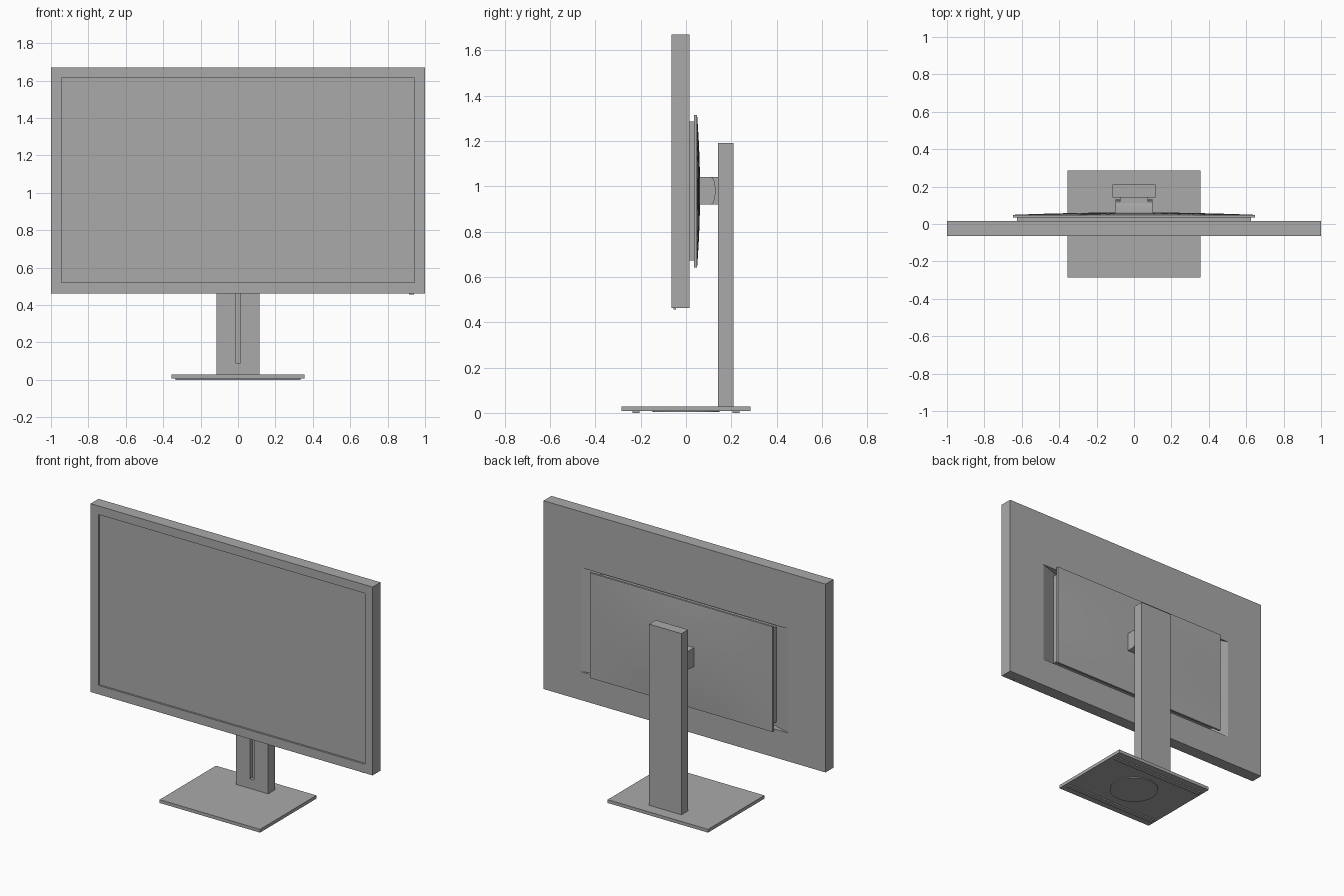
import bpy, bmesh, math

if "Cube" in bpy.data.objects:
    bpy.data.objects.remove(bpy.data.objects["Cube"])

grey = bpy.data.materials.new("grey_plastic")
grey.diffuse_color = (0.4, 0.4, 0.4, 1)
grey.use_nodes = True
grey.node_tree.nodes["Principled BSDF"].inputs["Base Color"].default_value = grey.diffuse_color


def finish(bm, name):
    bmesh.ops.recalc_face_normals(bm, faces=bm.faces)
    me = bpy.data.meshes.new(name)
    bm.to_mesh(me)
    bm.free()
    me.materials.append(grey)
    ob = bpy.data.objects.new(name, me)
    bpy.context.scene.collection.objects.link(ob)
    return ob


def box(name, x, y, z):
    """Box from (min, max) pairs."""
    bm = bmesh.new()
    bmesh.ops.create_cube(bm, size=1)
    for v in bm.verts:
        v.co = [r[0] + (c + 0.5) * (r[1] - r[0]) for c, r in zip(v.co, (x, y, z))]
    return finish(bm, name)


def prism(name, pts, axis, lo, hi):
    """Extrude a profile: axis 2 = xy profile along z, axis 0 = yz profile along x."""
    bm = bmesh.new()
    co = [(a, b, lo) if axis == 2 else (lo, a, b) for a, b in pts]
    f = bm.faces.new([bm.verts.new(c) for c in co])
    ext = bmesh.ops.extrude_face_region(bm, geom=[f])["geom"]
    for v in ext:
        if isinstance(v, bmesh.types.BMVert):
            v.co[axis] = hi
    return finish(bm, name)


def cut(ob, cutter):
    m = ob.modifiers.new("cut", 'BOOLEAN')
    m.object = cutter
    m.solver = 'EXACT'
    bpy.context.view_layer.objects.active = ob
    bpy.ops.object.modifier_apply(modifier=m.name)
    bpy.data.objects.remove(cutter)


def smooth(ob):
    bpy.ops.object.select_all(action='DESELECT')
    ob.select_set(True)
    bpy.context.view_layer.objects.active = ob
    bpy.ops.object.shade_smooth_by_angle(angle=math.radians(30))


# Monitor housing with front bezel opening and tapered recess in the back
housing = box("housing", (-1, 1), (-0.065, 0.015), (0.463, 1.67))
cut(housing, box("bezel_cutter", (-0.945, 0.945), (-0.1, -0.045), (0.52, 1.615)))
cut(housing, prism("recess_cutter",
                   [(-0.795, 0.035), (-0.6, -0.03), (0.6, -0.03), (0.795, 0.035)],
                   2, 0.645, 1.312))
box("screen", (-0.945, 0.945), (-0.053, -0.045), (0.52, 1.615))
box("power_button", (0.915, 0.94), (-0.056, -0.044), (0.457, 0.464))

# Block in the recess that carries the back cover
box("cover_mount", (-0.625, 0.625), (-0.03, 0.037), (0.672, 1.285))

# Gently domed back cover
bm = bmesh.new()
bmesh.ops.create_grid(bm, x_segments=16, y_segments=12, size=1)
ext = bmesh.ops.extrude_face_region(bm, geom=list(bm.faces))["geom"]
back = {g for g in ext if isinstance(g, bmesh.types.BMVert)}
for v in bm.verts:
    u, w = v.co.x, v.co.y
    y = 0.049 + 0.013 * (1 - u * u) * (1 - w * w) if v in back else 0.036
    v.co = (u * 0.648, y, 0.978 + w * 0.337)
smooth(finish(bm, "back_cover"))

# Tilt joint: rounded block plus narrower neck into the column
arc = [(0.112 + 0.018 * math.cos(t), 0.98 + 0.06 * math.sin(t))
       for t in [math.pi * (i / 12 - 0.5) for i in range(13)]]
smooth(prism("tilt_joint", [(0.05, 0.92)] + arc + [(0.05, 1.04)], 0, -0.1, 0.1))
box("joint_neck", (-0.075, 0.075), (0.1, 0.15), (0.92, 1.04))

# Stand column with a height slot in its front
column = box("column", (-0.115, 0.115), (0.142, 0.21), (0.02, 1.19))
cut(column, box("slot_cutter", (-0.014, 0.014), (0.1, 0.165), (0.09, 1.1)))

# Base plate with foot strips and a swivel disc below
box("base_plate", (-0.356, 0.356), (-0.285, 0.285), (0.008, 0.029))
for side, s in (("front", -1), ("back", 1)):
    box(side + "_foot_strip", (-0.335, 0.335), sorted((s * 0.205, s * 0.237)), (0, 0.009))
n = 40
disc = [(0.147 * math.cos(2 * math.pi * i / n), 0.147 * math.sin(2 * math.pi * i / n))
        for i in range(n)]
smooth(prism("swivel_disc", disc, 2, 0.003, 0.009))
